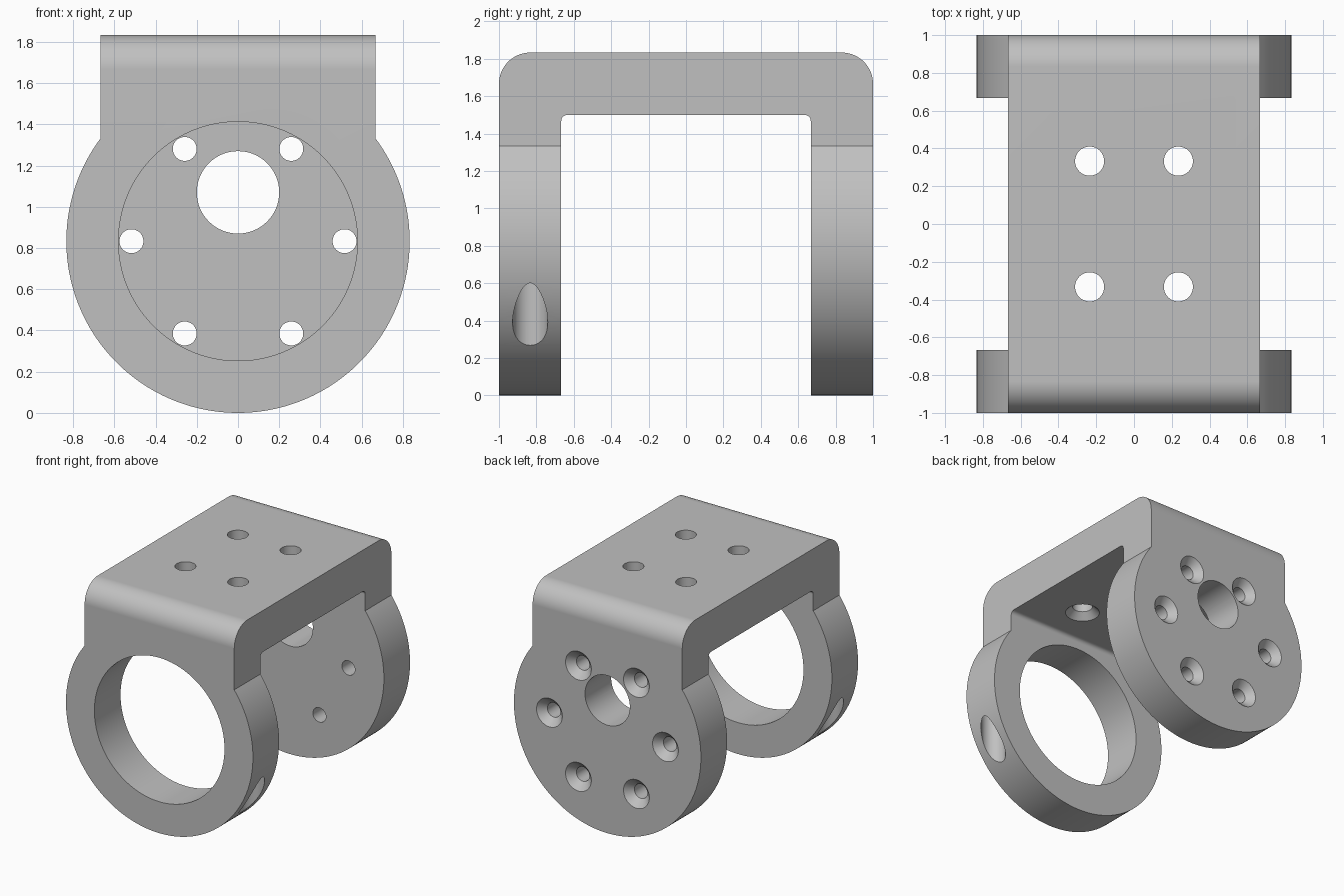
import bpy, bmesh
from math import sin, cos, pi, radians, asin
from mathutils import Vector

cube = bpy.data.objects.get("Cube")
if cube:
    bpy.data.objects.remove(cube, do_unlink=True)

HUB_Z = HUB_R = 0.833      # round lug centre height and radius
HALF_W = 0.667             # half width of the bridge, and inner face of the lugs
TOP, UNDER = 1.833, 1.5    # bridge top and underside


def add_object(name, bm):
    bmesh.ops.recalc_face_normals(bm, faces=bm.faces)
    mesh = bpy.data.meshes.new(name)
    bm.to_mesh(mesh)
    bm.free()
    obj = bpy.data.objects.new(name, mesh)
    bpy.context.collection.objects.link(obj)
    return obj


def arc(cx, cy, r, start, end, steps):
    angles = [start + (end - start) * i / steps for i in range(steps + 1)]
    return [(cx + r * cos(a), cy + r * sin(a)) for a in angles]


def extrude_outline(name, points, place, vector):
    bm = bmesh.new()
    face = bm.faces.new([bm.verts.new(place(*p)) for p in points])
    new = bmesh.ops.extrude_face_region(bm, geom=[face])["geom"]
    verts = [v for v in new if isinstance(v, bmesh.types.BMVert)]
    bmesh.ops.translate(bm, verts=verts, vec=vector)
    return add_object(name, bm)


def add_drill(bm, origin, direction, profile, sides=48):
    """Revolve (radius, depth) pairs about a line into a closed solid."""
    turn = Vector(direction).to_track_quat("Z", "Y")
    rings = []
    for r, depth in profile:
        ring = arc(0, 0, r, 0, 2 * pi, sides)[:-1]
        rings.append([bm.verts.new(Vector(origin) + turn @ Vector((x, y, depth)))
                      for x, y in ring])
    for low, high in zip(rings, rings[1:]):
        for i in range(sides):
            j = (i + 1) % sides
            bm.faces.new((low[i], low[j], high[j], high[i]))
    bm.faces.new(rings[0][::-1])
    bm.faces.new(rings[-1])


def plain(r, length):
    return [(r, -0.05), (r, length)]


def countersunk(r, head, length):
    return [(head + 0.05, -0.05), (r, head - r), (r, length)]


def apply_boolean(obj, tool, operation):
    mod = obj.modifiers.new(operation.title(), "BOOLEAN")
    mod.operation, mod.solver, mod.object = operation, "EXACT", tool
    bpy.context.view_layer.objects.active = obj
    bpy.ops.object.modifier_apply(modifier=mod.name)
    bpy.data.objects.remove(tool, do_unlink=True)


# Side profile: a U-shaped bridge with rounded shoulders
OUT_R, IN_R = 0.167, 0.033
half = arc(1 - OUT_R, TOP - OUT_R, OUT_R, pi / 2, 0, 16) + [(1, -0.1), (HALF_W, -0.1)]
half += arc(HALF_W - IN_R, UNDER - IN_R, IN_R, 0, pi / 2, 6)
profile = half + [(-y, z) for y, z in reversed(half)]
bracket = extrude_outline("bracket", profile, lambda y, z: (-1, y, z), (2, 0, 0))

# Front outline: round lug running into a straight neck
neck = asin(0.6)
outline = arc(0, HUB_Z, HUB_R, neck, -pi - neck, 128)
outline += [(-HALF_W, 2), (HALF_W, 2)]
lug = extrude_outline("lug_outline", outline, lambda x, z: (x, -1.2, z), (0, 2.4, 0))
apply_boolean(bracket, lug, "INTERSECT")

# All bores and screw holes
bm = bmesh.new()
add_drill(bm, (0, -1, HUB_Z), (0, 1, 0), plain(0.58, 0.4), 96)
add_drill(bm, (0, 1, 1.07), (0, -1, 0), plain(0.2, 0.4), 64)
for x, z in arc(0, HUB_Z, 0.517, 0, 2 * pi, 6)[:-1]:
    add_drill(bm, (x, 1, z), (0, -1, 0), countersunk(0.058, 0.115, 0.4))
for side in (-1, 1):
    for y in (-0.333, 0.333):
        add_drill(bm, (side * 0.235, y, UNDER), (0, 0, 1), countersunk(0.077, 0.13, 0.4))
    # Blind vertical holes entering the curved rim of the front lug
    add_drill(bm, (side * 0.706, -0.833, 0), (0, 0, 1), plain(0.094, 0.75))
apply_boolean(bracket, add_object("drills", bm), "DIFFERENCE")

# Colour and shading
grey = bpy.data.materials.new("light_grey")
grey.use_nodes = True
colour = (0.53, 0.53, 0.53, 1)
grey.diffuse_color = colour
grey.node_tree.nodes["Principled BSDF"].inputs["Base Color"].default_value = colour
bracket.data.materials.clear()
bracket.data.materials.append(grey)

bpy.ops.object.select_all(action="DESELECT")
bracket.select_set(True)
bpy.context.view_layer.objects.active = bracket
bpy.ops.object.shade_smooth_by_angle(angle=radians(30))
weighted = bracket.modifiers.new("Weighted Normal", "WEIGHTED_NORMAL")
weighted.keep_sharp = True
